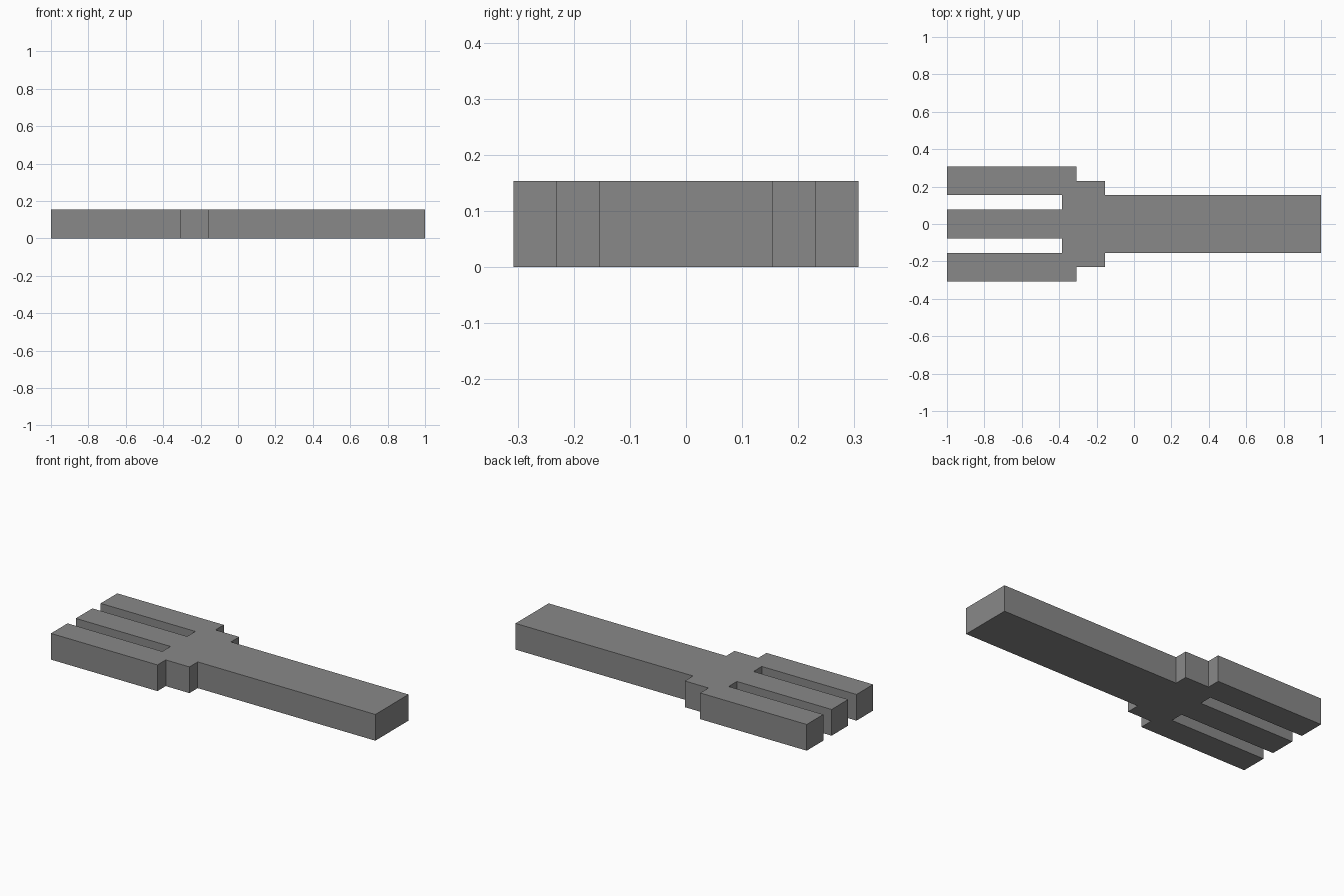
import bpy
import bmesh

cube = bpy.data.objects.get("Cube")
if cube:
    bpy.data.objects.remove(cube, do_unlink=True)

UNIT = 1 / 13  # the whole fork sits on a 26-unit grid
THICKNESS = 2 * UNIT

# Plain grey finish
grey = bpy.data.materials.new("grey")
grey.use_nodes = True
colour = (0.25, 0.25, 0.25, 1)
grey.diffuse_color = colour
grey.node_tree.nodes["Principled BSDF"].inputs["Base Color"].default_value = colour

# Half outline: handle, stepped shoulder, outer tine, slot, middle tine
half = [(13, 2), (-2, 2), (-2, 3), (-4, 3), (-4, 4), (-13, 4),
        (-13, 2), (-5, 2), (-5, 1), (-13, 1)]
outline = half + [(x, -y) for x, y in reversed(half)]

# Fill the outline and extrude it upwards
bm = bmesh.new()
base = bm.faces.new([bm.verts.new((x * UNIT, y * UNIT, 0)) for x, y in outline])
result = bmesh.ops.extrude_face_region(bm, geom=[base], use_keep_orig=True)
top = [v for v in result["geom"] if isinstance(v, bmesh.types.BMVert)]
bmesh.ops.translate(bm, verts=top, vec=(0, 0, THICKNESS))
bmesh.ops.recalc_face_normals(bm, faces=bm.faces)

mesh = bpy.data.meshes.new("fork")
bm.to_mesh(mesh)
bm.free()
mesh.materials.append(grey)
fork = bpy.data.objects.new("fork", mesh)
bpy.context.collection.objects.link(fork)
